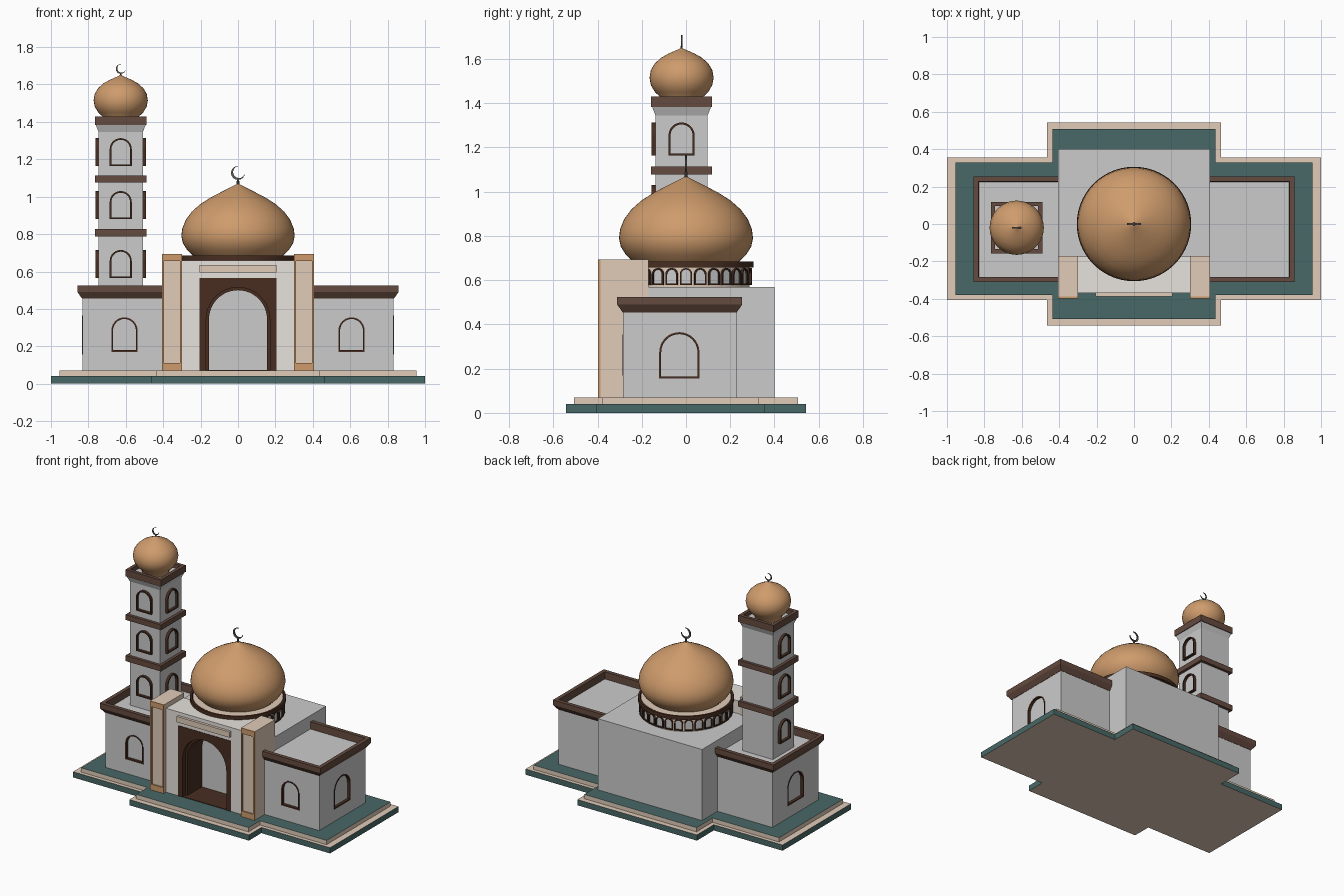
import bpy, bmesh
from math import pi, cos, sin, radians, atan2, hypot
from mathutils import Matrix, Vector

if "Cube" in bpy.data.objects:
    bpy.data.objects.remove(bpy.data.objects["Cube"])


def material(name, r, g, b):
    m = bpy.data.materials.new(name)
    m.diffuse_color = (r, g, b, 1)
    m.use_nodes = True
    m.node_tree.nodes["Principled BSDF"].inputs["Base Color"].default_value = m.diffuse_color
    return m


TEAL = material("teal", 0.065, 0.14, 0.135)
BEIGE = material("beige", 0.75, 0.60, 0.48)
BROWN = material("brown", 0.065, 0.027, 0.015)
TRIM = material("trim_brown", 0.13, 0.07, 0.05)
COPPER = material("copper", 0.62, 0.33, 0.15)
WHITE = material("off_white", 0.80, 0.76, 0.72)
METAL = material("dark_metal", 0.12, 0.10, 0.09)


def finish(name, bm, *mats, smooth=False):
    bmesh.ops.recalc_face_normals(bm, faces=bm.faces)
    me = bpy.data.meshes.new(name)
    bm.to_mesh(me)
    bm.free()
    for m in mats:
        if m:
            me.materials.append(m)
    ob = bpy.data.objects.new(name, me)
    bpy.context.collection.objects.link(ob)
    if smooth:
        bpy.ops.object.select_all(action='DESELECT')
        ob.select_set(True)
        bpy.context.view_layer.objects.active = ob
        bpy.ops.object.shade_smooth_by_angle(angle=radians(35))
    return ob


def box(name, x0, x1, y0, y1, z0, z1, mat=None):
    return loft(name, x0, x1, y0, y1, [(0, z0), (0, z1)], mat, caps=True)


def loft(name, x0, x1, y0, y1, profile, mat=None, caps=False):
    """Rectangle swept through (outset, z) steps; closed into a ring unless capped."""
    bm = bmesh.new()
    loops = [[bm.verts.new(p) for p in ((x0 - o, y0 - o, z), (x1 + o, y0 - o, z),
                                        (x1 + o, y1 + o, z), (x0 - o, y1 + o, z))] for o, z in profile]
    pairs = list(zip(loops, loops[1:])) + ([] if caps else [(loops[-1], loops[0])])
    for a, b in pairs:
        for i in range(4):
            j = (i + 1) % 4
            bm.faces.new((a[i], a[j], b[j], b[i]))
    if caps:
        bm.faces.new(loops[0])
        bm.faces.new(loops[-1])
    return finish(name, bm, mat)


def prism(bm, outline, y0, y1, mtx=Matrix()):
    """Extrude an (x, z) outline along y."""
    a, b = [[bm.verts.new(mtx @ Vector((x, y, z))) for x, z in outline] for y in (y0, y1)]
    bm.faces.new(a)
    bm.faces.new(b)
    for i in range(len(a)):
        j = (i + 1) % len(a)
        bm.faces.new((a[i], a[j], b[j], b[i]))


def ring(bm, outer, inner, y0, y1, mtx=Matrix()):
    """Frame between two (x, z) outlines of equal length."""
    loops = [[bm.verts.new(mtx @ Vector((x, y, z))) for x, z in o]
             for o, y in ((outer, y0), (outer, y1), (inner, y1), (inner, y0))]
    for k in range(4):
        a, b = loops[k], loops[(k + 1) % 4]
        for i in range(len(a)):
            j = (i + 1) % len(a)
            bm.faces.new((a[i], a[j], b[j], b[i]))


def arch(w, z0, z1, n=16):
    arc = [(w * cos(pi * i / n), z1 - w + w * sin(pi * i / n)) for i in range(n + 1)]
    return [(w, z0)] + arc + [(-w, z0)]


def rect(x0, x1, z0, z1):
    return [(x0, z0), (x0, z1), (x1, z1), (x1, z0)]


def lathe(name, profile, mat, centre=(0, 0), steps=56):
    bm = bmesh.new()
    vs = [bm.verts.new((centre[0] + r, centre[1], z)) for r, z in profile]
    es = [bm.edges.new(p) for p in zip(vs, vs[1:])]
    bmesh.ops.spin(bm, geom=vs + es, cent=(*centre, 0), axis=(0, 0, 1), angle=2 * pi, steps=steps)
    bmesh.ops.remove_doubles(bm, verts=bm.verts, dist=1e-4)
    return finish(name, bm, mat, smooth=True)


# Stepped plinth: cross-shaped slabs with separate side and top colours
def plinth(name, x, ya, yb, xc, yc, z0, z1, side, top):
    bm = bmesh.new()
    pts = [(-x, ya), (-xc, ya), (-xc, -yc), (xc, -yc), (xc, ya), (x, ya),
           (x, yb), (xc, yb), (xc, yc), (-xc, yc), (-xc, yb), (-x, yb)]
    f = bm.faces.new([bm.verts.new((px, py, z0)) for px, py in pts])
    up = bmesh.ops.extrude_face_region(bm, geom=[f])
    bmesh.ops.translate(bm, vec=(0, 0, z1 - z0), verts=[v for v in up['geom'] if isinstance(v, bmesh.types.BMVert)])
    bm.normal_update()
    for g in bm.faces:
        g.material_index = int(abs(g.normal.z) > 0.5)
    finish(name, bm, side, top)


plinth("lower_step", 1.0, -0.405, 0.355, 0.465, 0.543, 0, 0.04, TEAL, BEIGE)
plinth("upper_step", 0.955, -0.38, 0.33, 0.437, 0.507, 0.04, 0.07, BEIGE, TEAL)

# Main hall
box("main_hall", -0.405, 0.405, -0.18, 0.40, 0.07, 0.57)

# Entrance portal
bm = bmesh.new()
prism(bm, rect(-0.302, 0.302, 0.07, 0.66) + rect(-0.205, 0.205, 0.07, 0.565)[::-1], -0.37, -0.175)
finish("portal_wall", bm, WHITE)
for name, w, top, y0, y1 in (("portal_outer_arch", 0.17, 0.515, -0.373, -0.34),
                             ("portal_inner_arch", 0.155, 0.50, -0.34, -0.18)):
    bm = bmesh.new()
    prism(bm, rect(-0.205, 0.205, 0.07, 0.565) + arch(w, 0.07, top, 24), y0, y1)
    finish(name, bm, BROWN)
box("portal_floor", -0.2, 0.2, -0.37, -0.18, 0.068, 0.074, BROWN)
box("portal_plaque", -0.205, 0.205, -0.388, -0.37, 0.595, 0.635, BEIGE)

# Windows: thin arched frames; recessed ones also get a cutter
WINDOW = {}


def frame(name, mtx, w, z0, z1, y0, y1, t=0.009):
    bm = bmesh.new()
    ring(bm, arch(w, z0, z1), arch(w - t, z0 + t, z1 - t), y0, y1, mtx)
    return finish(name, bm, BROWN)


def recess(wall, name, mtx, w, z0, z1):
    bm = bmesh.new()
    prism(bm, arch(w, z0, z1), -0.05, 0.018, mtx)
    cutter = finish(name + "_cutter", bm)
    cutter.hide_render = True
    cutter.hide_set(True)
    mod = wall.modifiers.new("window", 'BOOLEAN')
    mod.object = cutter
    mod.solver = 'EXACT'
    frame(name + "_frame", mtx, w, z0, z1, -0.002, 0.018)


for s, side in ((-1, "left"), (1, "right")):
    # Portal pillars with a sunk front panel
    x0, x1 = sorted((s * 0.30, s * 0.407))
    box(side + "_pillar", x0, x1, -0.387, -0.17, 0.07, 0.693, BEIGE)
    bm = bmesh.new()
    ring(bm, rect(x0, x1, 0.07, 0.693), rect(x0 + 0.011, x1 - 0.011, 0.11, 0.655), -0.397, -0.387)
    finish(side + "_pillar_frame", bm, COPPER)

    # Side wings with cornice
    x0, x1 = sorted((s * 0.38, s * 0.832))
    wall = box(side + "_wing", x0, x1, -0.285, 0.228, 0.07, 0.475)
    loft(side + "_wing_cornice", x0, x1, -0.285, 0.228,
         [(-0.003, 0.455), (0.002, 0.455), (0.026, 0.49), (0.026, 0.525), (-0.001, 0.525)], TRIM)
    recess(wall, side + "_wing_front_window", Matrix.Translation((s * 0.607, -0.285, 0)), 0.07, 0.17, 0.355)
    recess(wall, side + "_wing_end_window",
           Matrix.Translation((s * 0.832, -0.03, 0)) @ Matrix.Rotation(s * pi / 2, 4, 'Z'), 0.091, 0.155, 0.365)

# Drum with a ring of small arches
lathe("drum", [(0, 0.56), (0.288, 0.56), (0.288, 0.682), (0, 0.682)], BEIGE)
lathe("drum_cornice", [(0.285, 0.658), (0.306, 0.658), (0.306, 0.685), (0.294, 0.685), (0.285, 0.67)], BROWN)
frames, panes = bmesh.new(), bmesh.new()
for i in range(28):
    m = Matrix.Rotation(2 * pi * i / 28, 4, 'Z')
    ring(frames, arch(0.028, 0.578, 0.655, 8), arch(0.021, 0.585, 0.648, 8), -0.298, -0.283, m)
    prism(panes, arch(0.022, 0.584, 0.649, 8), -0.290, -0.283, m)
finish("drum_arches", frames, BROWN)
finish("drum_panes", panes)

# Main dome
lathe("main_dome", [(0.235, 0.68), (0.272, 0.715), (0.295, 0.752), (0.303, 0.79), (0.298, 0.83), (0.28, 0.875),
                    (0.247, 0.92), (0.202, 0.96), (0.147, 0.995), (0.092, 1.024), (0.048, 1.046),
                    (0.018, 1.061), (0, 1.072)], COPPER)

# Minaret on the left wing
CX, CY, H = -0.627, -0.02, 0.118
span = (CX - H, CX + H, CY - H, CY + H)
loft("minaret_shaft", *span, [(0, 0.46), (0, 1.345), (0.017, 1.388), (0.017, 1.40)], caps=True)
for z0, z1 in ((0.787, 0.826), (1.077, 1.114)):
    loft("minaret_band", *span, [(-0.005, z0), (0.02, z0), (0.02, z1), (-0.005, z1)], TRIM)
loft("minaret_cornice", *span, [(-0.003, 1.383), (0.02, 1.383), (0.02, 1.43), (-0.003, 1.43)], TRIM)
for angle in (-90, 0, 90):
    m = Matrix.Translation((CX, CY, 0)) @ Matrix.Rotation(radians(angle), 4, 'Z')
    for z in (0.565, 0.88, 1.163):
        frame("minaret_window_frame", m, 0.059, z, z + 0.15, -H - 0.018, -H + 0.004)
lathe("minaret_dome", [(0.085, 1.40), (0.093, 1.425), (0.12, 1.45), (0.139, 1.482), (0.145, 1.515),
                       (0.139, 1.55), (0.121, 1.58), (0.092, 1.606), (0.058, 1.625), (0.028, 1.638),
                       (0.01, 1.646), (0, 1.653)], COPPER, (CX, CY), 40)


# Crescent finials opening up and to the right
def finial(name, x, y, z0, zc, R):
    lathe(name + "_rod", [(0, z0), (R * 0.25, z0), (R * 0.15, zc - R * 0.9), (0, zc - R * 0.9)], METAL, (x, y), 10)
    tip, d, turn = radians(40), 0.2, radians(38)
    r = hypot(cos(tip) - d, sin(tip))
    tip2 = atan2(sin(tip), cos(tip) - d)
    out = [tip + (2 * pi - 2 * tip) * i / 24 for i in range(25)]
    inn = [2 * pi - tip2 - (2 * pi - 2 * tip2) * i / 24 for i in range(1, 24)]
    pts = [(cos(a), sin(a)) for a in out] + [(d + r * cos(a), r * sin(a)) for a in inn]
    pts = [(R * (u * cos(turn) - v * sin(turn)), zc + R * (u * sin(turn) + v * cos(turn))) for u, v in pts]
    bm = bmesh.new()
    prism(bm, pts, -R * 0.12, R * 0.12, Matrix.Translation((x, y, 0)))
    finish(name + "_crescent", bm, METAL)


finial("main_finial", 0, 0, 1.06, 1.127, 0.037)
finial("minaret_finial", CX, CY, 1.643, 1.683, 0.026)
